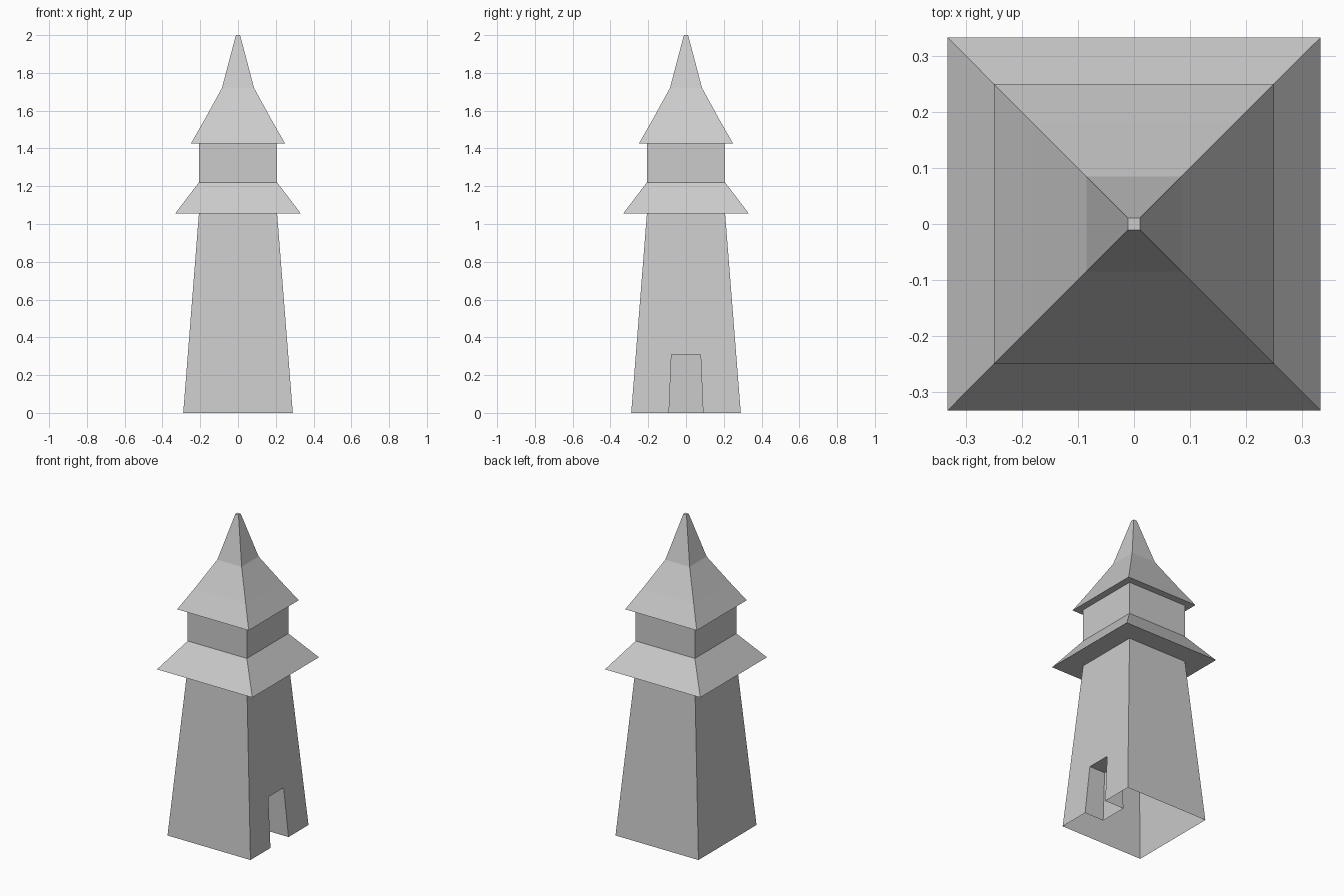
import bpy, bmesh

if "Cube" in bpy.data.objects:
    bpy.data.objects.remove(bpy.data.objects["Cube"])

BASE, TOP, EAVE = 0.29, 0.207, 1.055   # shaft half-widths and height
UPPER_Z, ROOF_Z = 1.22, 1.425


def square_loft(name, rings, skip=None, cap=False):
    """Join square rings given as (half width, z); optionally skip one side."""
    bm = bmesh.new()
    loops = [[bm.verts.new((sx * r, sy * r, z))
              for sx, sy in ((-1, -1), (1, -1), (1, 1), (-1, 1))]
             for r, z in rings]
    for a, b in zip(loops, loops[1:]):
        for i in range(4):
            if i != skip:
                j = (i + 1) % 4
                bm.faces.new((a[i], a[j], b[j], b[i]))
    if cap:
        bm.faces.new(loops[-1])
    return name, bm, loops


def finish(name, bm):
    mesh = bpy.data.meshes.new(name)
    bm.to_mesh(mesh)
    bm.free()
    obj = bpy.data.objects.new(name, mesh)
    bpy.context.collection.objects.link(obj)
    return obj


# Tapered hollow shaft, open below, with a doorway in the +x wall
name, bm, (low, high) = square_loft("tower_shaft", [(BASE, 0), (TOP, EAVE)], skip=1)
door = [(-0.09, 0), (-0.077, 0.31), (0.077, 0.31), (0.09, 0)]
outer = [bm.verts.new((BASE - (BASE - TOP) * z / EAVE, y, z)) for y, z in door]
inner = [bm.verts.new((0.155, y, z)) for y, z in door]
bm.faces.new([low[1], *outer, low[2], high[2], high[1]])
for i in range(3):                      # jambs and lintel
    bm.faces.new((outer[i], inner[i], inner[i + 1], outer[i + 1]))
bm.faces.new(inner[::-1])               # back of the recess
finish(name, bm)

# Skirt roof with flat soffit
finish(*square_loft("skirt_roof", [(TOP, EAVE), (0.333, EAVE), (TOP, UPPER_Z)])[:2])

# Upper room
finish(*square_loft("upper_room", [(TOP, UPPER_Z), (TOP, ROOF_Z)])[:2])

# Two-pitch spire with flat soffit and tiny flat tip
finish(*square_loft("spire_roof", [(TOP, ROOF_Z), (0.25, ROOF_Z), (0.18, 1.547),
                                   (0.085, 1.72), (0.011, 2.0)], cap=True)[:2])
